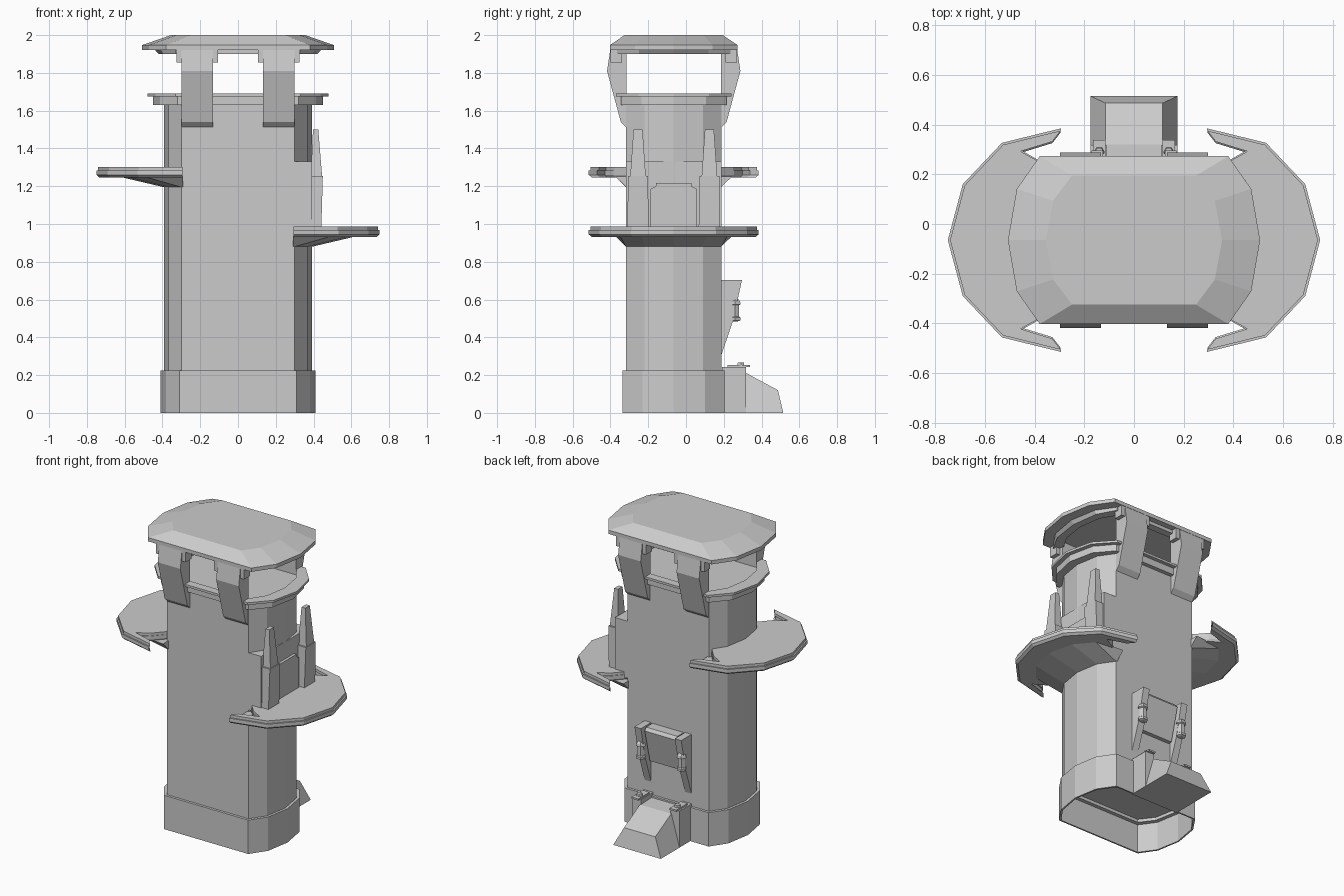
import bpy, bmesh, math

CY = -0.065  # tower axis in y


def finish(name, bm):
    bmesh.ops.recalc_face_normals(bm, faces=bm.faces)
    me = bpy.data.meshes.new(name)
    bm.to_mesh(me)
    bm.free()
    ob = bpy.data.objects.new(name, me)
    bpy.context.collection.objects.link(ob)
    return ob


def loft(name, rings):
    """Skin a stack of equal-length 3D rings and cap both ends."""
    bm = bmesh.new()
    loops = [[bm.verts.new(p) for p in r] for r in rings]
    for a, b in zip(loops, loops[1:]):
        n = len(a)
        for i in range(n):
            j = (i + 1) % n
            bm.faces.new((a[i], a[j], b[j], b[i]))
    bm.faces.new(loops[0])
    bm.faces.new(loops[-1])
    return finish(name, bm)


def oval(flat, hy, mx, z):
    """Flat front and back, four facets round each side."""
    mid = flat + (mx - flat) * 0.72
    side = [(flat, -hy), (mid, -hy * 0.61), (mx, 0), (mid, hy * 0.61), (flat, hy)]
    pts = side + [(-x, -y) for x, y in side]
    return [(x, y + CY, z) for x, y in pts]


def rect(x0, x1, y0, y1, z):
    return [(x0, y0, z), (x1, y0, z), (x1, y1, z), (x0, y1, z)]


def box(name, x0, x1, y0, y1, z0, z1):
    return loft(name, [rect(x0, x1, y0, y1, z0), rect(x0, x1, y0, y1, z1)])


def side_profile(name, pts, x0, x1):
    """Extrude a y-z profile along x."""
    return loft(name, [[(x, y, z) for y, z in pts] for x in (x0, x1)])


# plinth, hollow underneath
loft("plinth", [oval(0.31, 0.27, 0.41, 0.225), oval(0.31, 0.27, 0.41, 0),
                oval(0.30, 0.26, 0.40, 0), oval(0.30, 0.26, 0.40, 0.19),
                oval(0.28, 0.235, 0.375, 0.19), oval(0.28, 0.235, 0.375, 0.21)])

# tower shaft
loft("shaft", [oval(0.3, 0.253, 0.393, 0.21), oval(0.3, 0.253, 0.393, 1.65)])

# lookout deck with lip and sunken floor
loft("lookout_deck", [oval(0.3, 0.255, 0.39, 1.63), oval(0.32, 0.28, 0.45, 1.63),
                      oval(0.32, 0.28, 0.45, 1.675), oval(0.33, 0.305, 0.48, 1.675),
                      oval(0.33, 0.305, 0.48, 1.69), oval(0.3, 0.25, 0.39, 1.69),
                      oval(0.3, 0.25, 0.39, 1.655)])

# roof with sloped rim and hollow underside
loft("roof", [oval(0.25, 0.26, 0.355, 2.0), oval(0.38, 0.338, 0.508, 1.947),
              oval(0.38, 0.338, 0.508, 1.922), oval(0.33, 0.30, 0.44, 1.922),
              oval(0.33, 0.30, 0.42, 1.9), oval(0.29, 0.25, 0.37, 1.9),
              oval(0.29, 0.25, 0.37, 1.935)])

# roof posts with small braces on both sides of each
post = [(-0.25, 1.93), (-0.335, 1.93), (-0.353, 1.81), (-0.28, 1.54), (-0.25, 1.51)]
for sx in (-1, 1):
    for sy in (-1, 1):
        side_profile("roof_post", [(CY - sy * y, z) for y, z in post], sx * 0.132, sx * 0.298)
        brace = [(0.275, 1.93), (0.335, 1.93), (0.335, 1.855), (0.275, 1.855)]
        brace = [(CY + sy * y, z) for y, z in brace]
        side_profile("outer_brace", brace, sx * 0.298, sx * 0.325)
        side_profile("inner_brace", brace, sx * 0.105, sx * 0.132)


def balcony(s, top):
    """Crescent balcony with pointed horns and a tapered underside."""
    half = [(0.75, 0.0), (0.69, 0.225), (0.532, 0.392), (0.295, 0.45),
            (0.33, 0.405), (0.46, 0.365), (0.38, 0.32), (0.30, 0.23)]
    outline = half + [(x, -y) for x, y in half[:0:-1]]

    def ring(k, z):
        return [(s * (0.3 + (x - 0.3) * k), CY + y * k, z) for x, y in outline]
    loft("balcony", [ring(0.965, top - 0.055), ring(1, top - 0.042), ring(1, top - 0.018),
                     ring(0.98, top - 0.018), ring(0.98, top)])
    wide = [(0.29, -0.31), (0.50, -0.285), (0.595, -0.17), (0.635, 0)]
    slim = [(0.29, -0.25), (0.30, -0.253), (0.367, -0.154), (0.393, 0)]

    def support(pts, z):
        full = pts + [(x, -y) for x, y in pts[2::-1]]
        return [(s * x, CY + y, z) for x, y in full]
    loft("balcony_support", [support(wide, top - 0.05), support(slim, top - 0.107)])


balcony(1, 0.987)
balcony(-1, 1.302)

# doorway block on the right balcony
box("doorway_block", 0.28, 0.392, CY - 0.253, CY + 0.253, 0.95, 1.33)
door = [(-0.123, 0.97), (-0.123, 1.185), (-0.095, 1.2), (-0.095, 1.217),
        (0.095, 1.217), (0.095, 1.2), (0.123, 1.185), (0.123, 0.97)]
side_profile("balcony_door", [(CY + y, z) for y, z in door], 0.36, 0.41)
for s in (-1, 1):
    c = CY + s * 0.189
    loft("door_pillar", [rect(0.37, 0.441, c - 0.057, c + 0.057, 0.97),
                         rect(0.37, 0.449, c - 0.052, c + 0.052, 1.255)])
    loft("pillar_spike", [rect(0.385, 0.445, c - 0.041, c + 0.041, 1.255),
                          rect(0.397, 0.425, c - 0.024, c + 0.024, 1.5)])

# entrance ramp at the back with splayed sides
loft("entrance_ramp", [
    [(-0.175, 0.19, 0), (0.175, 0.19, 0), (0.115, 0.19, 0.215), (-0.115, 0.19, 0.215)],
    [(-0.175, 0.32, 0), (0.175, 0.32, 0), (0.115, 0.32, 0.21), (-0.115, 0.32, 0.21)],
    [(-0.175, 0.515, 0), (0.175, 0.515, 0), (0.115, 0.487, 0.12), (-0.115, 0.487, 0.12)]])

# sloped hood over the entrance
side_profile("entrance_hood", [(0.18, 0.70), (0.255, 0.70), (0.27, 0.68),
                               (0.215, 0.46), (0.18, 0.46)], -0.115, 0.115)


def hex_ring(cx, cy, r, z):
    return [(cx + r * math.cos(a * math.pi / 3), cy + r * math.sin(a * math.pi / 3), z)
            for a in range(6)]


for s in (-1, 1):
    # ramp blocks, caps and studs
    box("ramp_block", s * 0.11, s * 0.175, 0.19, 0.318, 0, 0.243)
    box("block_cap", s * 0.115, s * 0.165, 0.22, 0.338, 0.243, 0.254)
    c = s * 0.14
    loft("cap_stud", [hex_ring(c, 0.29, 0.022, 0.25), hex_ring(c, 0.29, 0.018, 0.267)])
    # hood fins and lanterns
    side_profile("hood_fin", [(0.18, 0.703), (0.296, 0.703), (0.25, 0.49), (0.18, 0.285)],
                 s * 0.125, s * 0.172)
    c = s * 0.15
    loft("lantern", [hex_ring(c, 0.26, r, z) for r, z in
                     ((0.018, 0.485), (0.032, 0.49), (0.032, 0.505), (0.025, 0.51),
                      (0.025, 0.57), (0.034, 0.575), (0.03, 0.59), (0.012, 0.61))])
